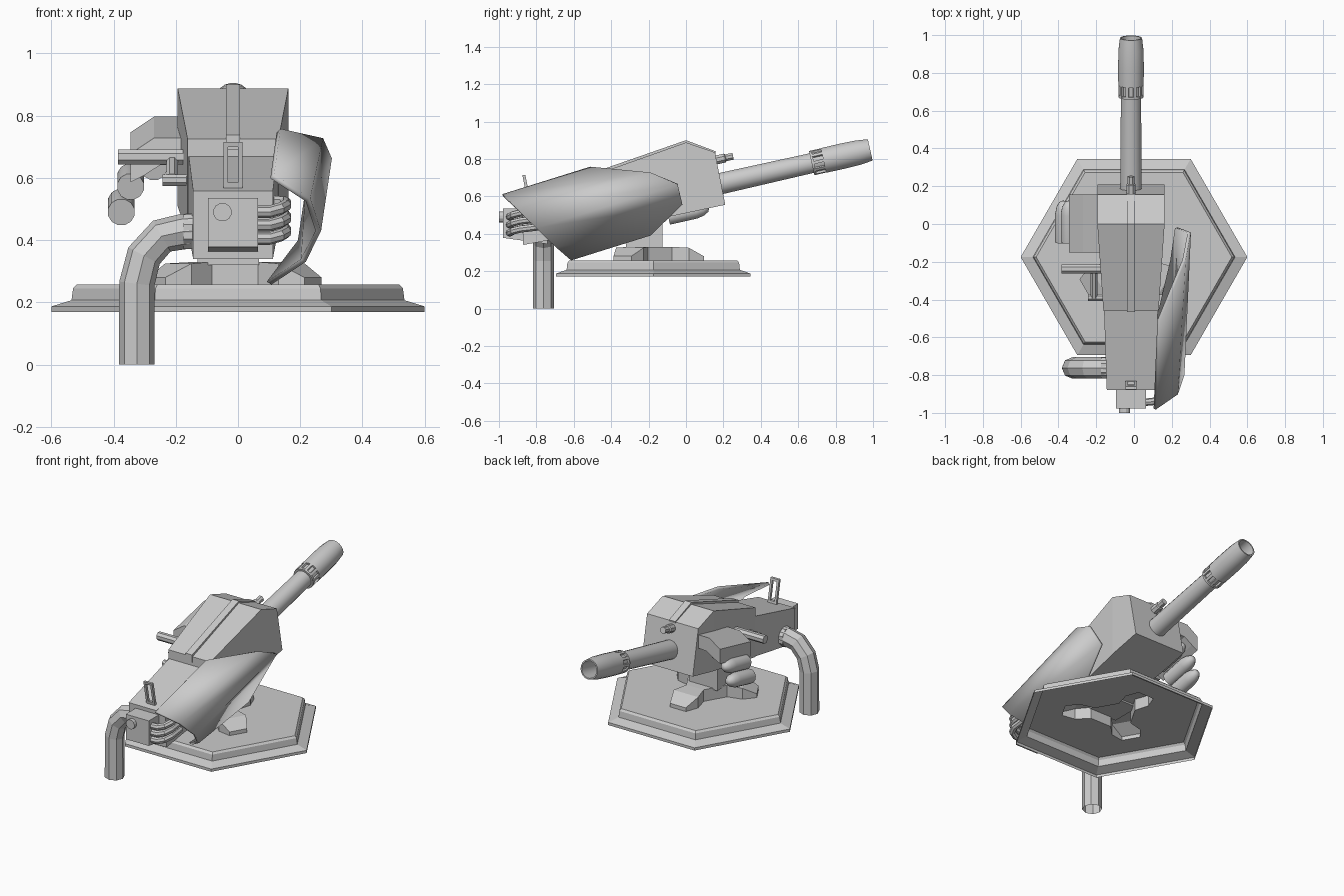
import bpy, bmesh
from math import sin, cos, pi, radians
from mathutils import Vector

if "Cube" in bpy.data.objects:
    bpy.data.objects.remove(bpy.data.objects["Cube"])

CX = -0.016                                  # gun centre line
TILT = radians(12.7)                         # barrel elevation
AIM = Vector((0, cos(TILT), sin(TILT)))


def finish(name, bm, smooth=0):
    bmesh.ops.recalc_face_normals(bm, faces=bm.faces)
    me = bpy.data.meshes.new(name)
    bm.to_mesh(me)
    bm.free()
    ob = bpy.data.objects.new(name, me)
    bpy.context.collection.objects.link(ob)
    if smooth:
        bpy.ops.object.select_all(action='DESELECT')
        ob.select_set(True)
        bpy.context.view_layer.objects.active = ob
        bpy.ops.object.shade_smooth_by_angle(angle=radians(smooth))
    return ob


def skin(bm, rings, caps=(True, True)):
    vs = [[bm.verts.new(p) for p in r] for r in rings]
    n = len(vs[0])
    for a, b in zip(vs, vs[1:]):
        for i in range(n):
            bm.faces.new((a[i], a[(i + 1) % n], b[(i + 1) % n], b[i]))
    if caps[0]:
        bm.faces.new(vs[0])
    if caps[1]:
        bm.faces.new(vs[-1])
    return vs


def loft(name, rings, caps=(True, True), smooth=0):
    bm = bmesh.new()
    skin(bm, rings, caps)
    return finish(name, bm, smooth)


def stations(name, sts, cx=CX):
    # each station: top y, top z, bottom y, bottom z, half width
    return loft(name, [[(cx - w, yt, zt), (cx + w, yt, zt), (cx + w, yb, zb), (cx - w, yb, zb)]
                       for yt, zt, yb, zb, w in sts])


def box(name, x0, x1, y0, y1, z0, z1):
    return stations(name, [(y0, z1, y0, z0, (x1 - x0) / 2), (y1, z1, y1, z0, (x1 - x0) / 2)], (x0 + x1) / 2)


def lathe(name, origin, axis, prof, n=16, caps=(True, True), smooth=0):
    o, a = Vector(origin), Vector(axis).normalized()
    u = a.cross(Vector((1, 0, 0)) if abs(a.x) < 0.9 else Vector((0, 0, 1))).normalized()
    v = a.cross(u)
    rings = [[o + a * d + (u * cos(t) + v * sin(t)) * r
              for t in [2 * pi * (i + 0.5) / n for i in range(n)]] for d, r in prof]
    return loft(name, rings, caps, smooth)


def tube(name, pts, r, res=2):
    cu = bpy.data.curves.new(name, 'CURVE')
    cu.dimensions = '3D'
    cu.bevel_depth, cu.bevel_resolution = r, res
    sp = cu.splines.new('POLY')
    sp.points.add(len(pts) - 1)
    for p, q in zip(sp.points, pts):
        p.co = (*q, 1)
    tmp = bpy.data.objects.new(name, cu)
    bpy.context.collection.objects.link(tmp)
    me = bpy.data.meshes.new_from_object(tmp.evaluated_get(bpy.context.evaluated_depsgraph_get()))
    bpy.data.objects.remove(tmp)
    for p in me.polygons:
        p.use_smooth = False
    ob = bpy.data.objects.new(name, me)
    bpy.context.collection.objects.link(ob)


# hexagonal base shell, open below, with a three-armed opening
arm = [(0.12, -0.06, 0.33), (0.21, -0.085, 0.325), (0.29, -0.055, 0.28),
       (0.29, 0.055, 0.28), (0.21, 0.085, 0.325), (0.12, 0.06, 0.33)]
star = []
for k in range(3):
    t = pi / 2 + k * 2 * pi / 3
    star += [(-0.01 + r * cos(t) - w * sin(t), -0.195 + r * sin(t) + w * cos(t), z) for r, w, z in arm]
bm = bmesh.new()
hexes = [[(r * cos(i * pi / 3), -0.175 + r * sin(i * pi / 3), z) for i in range(6)]
         for r, z in [(0.6, 0.17), (0.6, 0.187), (0.535, 0.207), (0.53, 0.245), (0.518, 0.257)]]
rim = skin(bm, hexes, (False, False))[-1]
hole = [bm.verts.new((x, y, 0.257)) for x, y, z in star]
edges = []
for loop in (rim, hole):
    for a, b in zip(loop, loop[1:] + loop[:1]):
        edges.append(bm.edges.get((a, b)) or bm.edges.new((a, b)))
bmesh.ops.triangle_fill(bm, use_beauty=True, edges=edges)
finish("base_plate", bm)

# three-armed foot with sloping toes
bm = bmesh.new()
top = skin(bm, [[(x, y, 0.257) for x, y, z in star], star], (False, False))[1]
for k in range(3):
    p = top[6 * k:6 * k + 6]
    bm.faces.new((p[0], p[1], p[4], p[5]))
    bm.faces.new((p[1], p[2], p[3], p[4]))
bm.faces.new([top[i] for i in (0, 5, 6, 11, 12, 17)])
finish("tripod_foot", bm)
box("pedestal", -0.13, 0.068, -0.32, -0.125, 0.32, 0.5)

# gun body
stations("upper_housing", [(0.155, 0.835, 0.21, 0.555, 0.178), (0, 0.888, 0, 0.51, 0.178),
                           (-0.46, 0.725, -0.46, 0.415, 0.146)])
stations("receiver", [(-0.44, 0.675, -0.44, 0.42, 0.143), (-0.88, 0.558, -0.87, 0.34, 0.128)])
stations("rear_block", [(-0.74, 0.535, -0.74, 0.345, 0.08), (-0.978, 0.535, -0.978, 0.378, 0.08)])
stations("top_rail", [(0.16, 0.84, 0.15, 0.8, 0.022), (0, 0.9, 0, 0.85, 0.022),
                      (-0.465, 0.738, -0.465, 0.69, 0.022)])
lathe("rear_knob", (-0.05, -0.96, 0.49), (0, -1, 0), [(0, 0.03), (0.04, 0.03)], 12)
lathe("front_stub", (CX, 0.12, 0.785), AIM, [(0, 0.026), (0.09, 0.026), (0.095, 0.02), (0.135, 0.02)], 8)

# barrel with hollow muzzle and slotted collar
root = Vector((CX, 0.15, 0.66))
lathe("barrel", root, AIM, [(0, 0.058), (0.535, 0.054), (0.535, 0.067), (0.548, 0.067), (0.548, 0.056),
                            (0.6, 0.056), (0.6, 0.068), (0.7, 0.069), (0.79, 0.067), (0.856, 0.059),
                            (0.856, 0.051), (0.66, 0.049)], 20, smooth=30)
up = Vector((1, 0, 0)).cross(AIM)
for i in range(10):
    t = 2 * pi * i / 10
    out = Vector((1, 0, 0)) * cos(t) + up * sin(t)
    side = out.cross(AIM) * 0.008
    loft(f"collar_rib_{i}", [[root + AIM * d + out * r + side * s for r, s in
                              [(0.05, -1), (0.067, -1), (0.067, 1), (0.05, 1)]] for d in (0.54, 0.605)])

# flip-up rear sight frame
for n, x0, x1, z0, z1 in [("left", -0.046, -0.032, 0.55, 0.715), ("right", 0.0, 0.014, 0.55, 0.715),
                          ("top", -0.032, 0.0, 0.7, 0.715), ("bottom", -0.032, 0.0, 0.55, 0.585)]:
    sh = lambda z: -0.84 - (z - 0.57) * 0.2
    loft(f"rear_sight_{n}", [[(x, sh(z) + dy, z) for x, z in
                              [(x0, z0), (x1, z0), (x1, z1), (x0, z1)]] for dy in (-0.006, 0.01)])

# curved side shield
rear = [(0.11, -0.98, 0.605), (0.225, -0.9, 0.53), (0.258, -0.8, 0.43), (0.21, -0.7, 0.335), (0.1, -0.615, 0.262)]
front = [(0.13, -0.51, 0.752), (0.265, -0.19, 0.725), (0.293, -0.045, 0.665), (0.225, -0.02, 0.56), (0.2, -0.19, 0.395)]
bm = bmesh.new()
ra, fa = [bm.verts.new(p) for p in rear], [bm.verts.new(p) for p in front]
for i in range(4):
    bm.faces.new((ra[i], ra[i + 1], fa[i + 1], fa[i]))
shield = finish("side_shield", bm, 35)
m = shield.modifiers.new("thickness", 'SOLIDIFY')
m.thickness, m.offset = 0.018, 0

# drain hose, its collar and the three cables
tube("hose", [(-0.14, -0.762, 0.43), (-0.18, -0.762, 0.427), (-0.245, -0.762, 0.413), (-0.302, -0.762, 0.35),
              (-0.325, -0.762, 0.26), (-0.325, -0.762, 0)], 0.057)
lathe("hose_collar", (-0.13, -0.762, 0.427), (-1, 0, 0), [(0, 0.06), (0.045, 0.06)], 8)
for i in range(3):
    z = 0.405 + i * 0.043
    tube(f"cable_{i}", [(0.04, -0.945, z), (0.1, -0.94, z), (0.135, -0.925, z + 0.01), (0.152, -0.885, z + 0.02),
                        (0.152, -0.8, z + 0.03), (0.1, -0.74, z + 0.035)], 0.02)

# feed hood and belt of rounds
slope = 0.225
hood = [(-0.17, 0.762), (-0.27, 0.762), (-0.345, 0.712), (-0.345, 0.62), (-0.305, 0.64), (-0.25, 0.675), (-0.17, 0.68)]
loft("feed_hood", [[(x, y, z + y * slope) for x, z in hood] for y in (-0.15, 0.155)])
for i, (x, z) in enumerate([(-0.27, 0.635), (-0.345, 0.572), (-0.375, 0.49)]):
    lathe(f"belt_round_{i}", (x, -0.095, z), AIM, [(0, 0.044), (0.15, 0.044), (0.19, 0.036), (0.215, 0.021), (0.222, 0.008)],
          12, smooth=40)

# cocking handle and linkage
lathe("cocking_handle", (-0.385, -0.238, 0.668), (1, 0, 0), [(0, 0.026), (0.22, 0.026)], 8)
lathe("handle_link", (-0.212, -0.24, 0.655), (0, -0.15, -0.06), [(0, 0.02), (0.16, 0.02)], 8)
lathe("handle_pivot", (-0.243, -0.39, 0.593), (1, 0, 0), [(0, 0.02), (0.12, 0.02)], 8)
